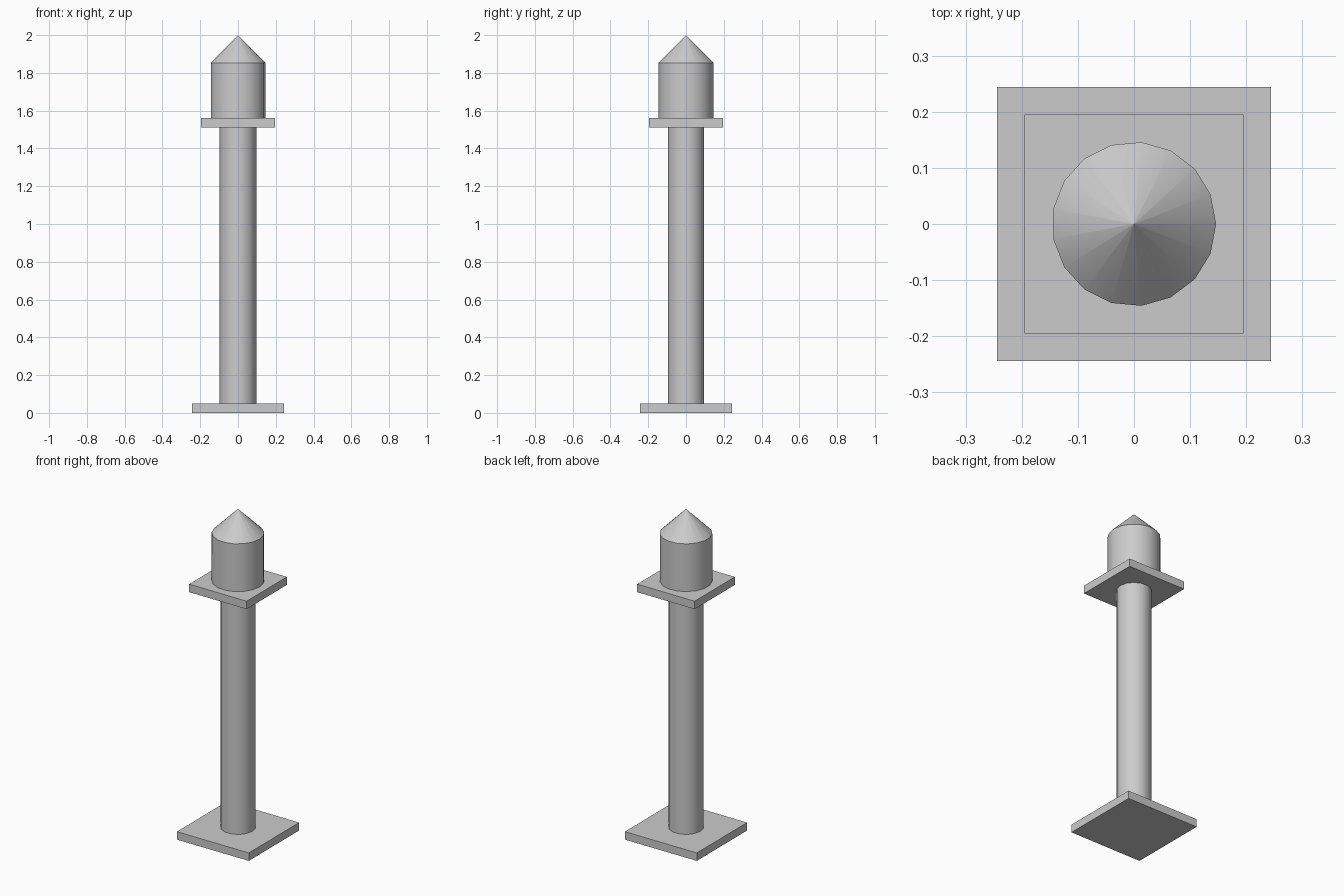
import bpy
import math

cube = bpy.data.objects.get("Cube")
if cube:
    bpy.data.objects.remove(cube, do_unlink=True)

U = 2 / 41  # one design unit: the whole pillar is 41 units tall

grey = bpy.data.materials.new("light grey")
grey.use_nodes = True
colour = (0.6, 0.6, 0.6, 1)
grey.diffuse_color = colour
grey.node_tree.nodes["Principled BSDF"].inputs["Base Color"].default_value = colour


def finish(name):
    obj = bpy.context.object
    obj.name = name
    obj.data.name = name
    obj.data.materials.append(grey)
    return obj


def plate(name, width, bottom, height):
    bpy.ops.mesh.primitive_cube_add(size=1, location=(0, 0, (bottom + height / 2) * U))
    obj = finish(name)
    obj.scale = (width * U, width * U, height * U)
    bpy.ops.object.transform_apply(location=False, rotation=False, scale=True)


def round_part(name, sides, radius, top_radius, bottom, height, fill="NOTHING"):
    bpy.ops.mesh.primitive_cone_add(
        vertices=sides, radius1=radius * U, radius2=top_radius * U, depth=height * U,
        end_fill_type=fill, location=(0, 0, (bottom + height / 2) * U),
        rotation=(0, 0, -math.pi / 2))  # first corner on +x
    finish(name)
    bpy.ops.object.shade_smooth_by_angle(angle=math.radians(30))


# Square slabs
plate("base_plate", 10, 0, 1)
plate("top_plate", 8, 31, 1)

# Round shaft, head and pointed cap; the tiny tip ring keeps the cap shading clean
round_part("shaft", 14, 2, 2, 1, 30)
round_part("head", 17, 3, 3, 32, 6)
round_part("pointed_cap", 17, 3, 0.01, 38, 3, "NGON")
